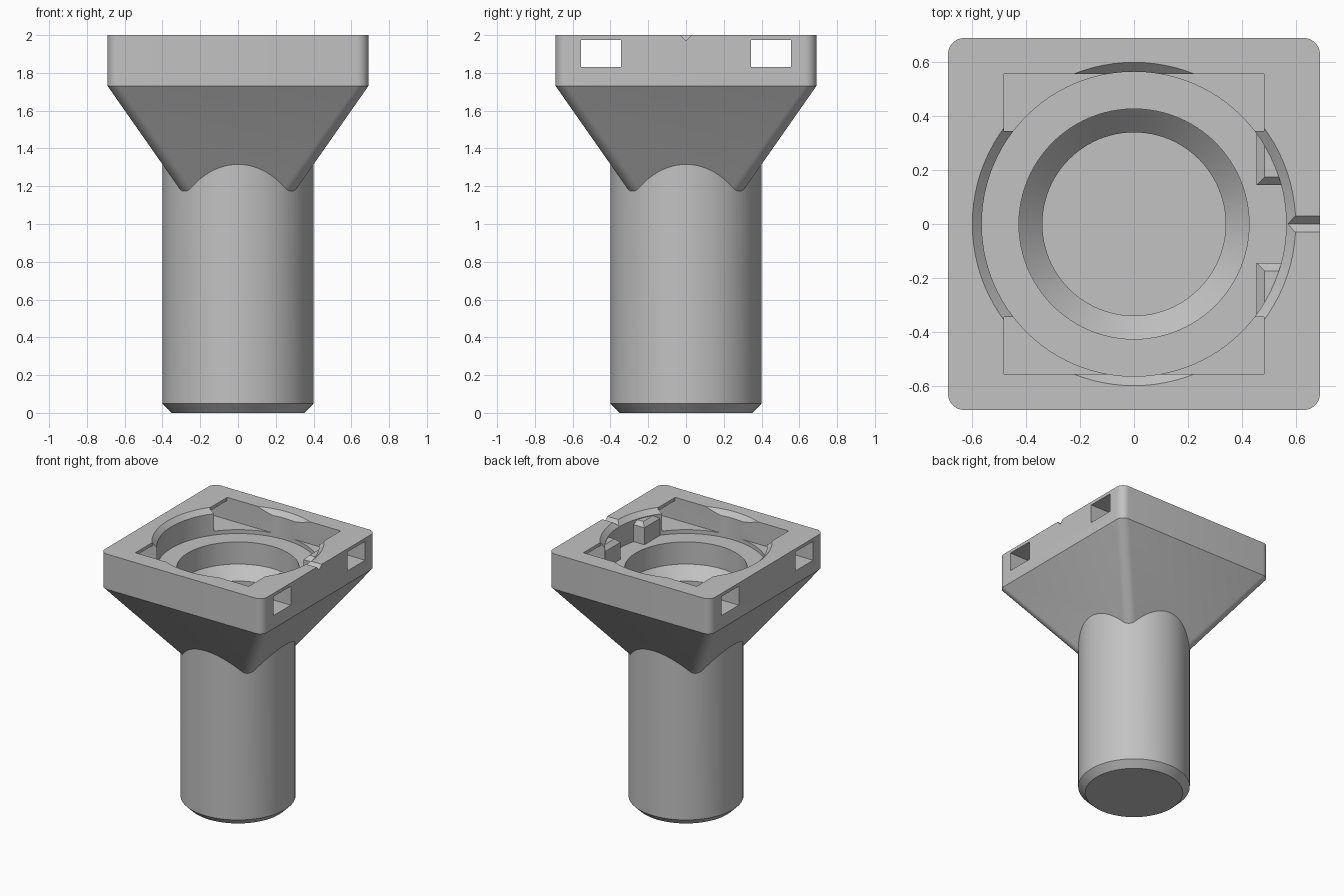
import bpy, bmesh, math
from mathutils import Vector

cube = bpy.data.objects.get("Cube")
if cube:
    bpy.data.objects.remove(cube, do_unlink=True)

grey = bpy.data.materials.new("plain grey")
grey.use_nodes = True
grey.diffuse_color = (0.54, 0.54, 0.54, 1)
for node in grey.node_tree.nodes:
    if node.type == 'BSDF_PRINCIPLED':
        node.inputs["Base Color"].default_value = grey.diffuse_color


def finish(name, bm):
    bmesh.ops.recalc_face_normals(bm, faces=bm.faces)
    mesh = bpy.data.meshes.new(name)
    bm.to_mesh(mesh)
    bm.free()
    mesh.materials.append(grey)
    obj = bpy.data.objects.new(name, mesh)
    bpy.context.collection.objects.link(obj)
    return obj


def loft(name, rings):
    """Skin a stack of equal-length rings and cap both ends."""
    bm = bmesh.new()
    loops = [[bm.verts.new(p) for p in ring] for ring in rings]
    n = len(loops[0])
    for low, high in zip(loops, loops[1:]):
        for i in range(n):
            j = (i + 1) % n
            bm.faces.new((low[i], low[j], high[j], high[i]))
    bm.faces.new(loops[0][::-1])
    bm.faces.new(loops[-1])
    return finish(name, bm)


def circle(r, z, n=96):
    return [Vector((r * math.cos(math.tau * i / n), r * math.sin(math.tau * i / n), z))
            for i in range(n)]


def rounded_square(half, z, r=0.06, steps=8):
    ring = []
    for q in range(4):
        corner = math.pi / 4 + q * math.pi / 2
        c = (half - r) * math.sqrt(2)
        for s in range(steps + 1):
            a = q * math.pi / 2 + s / steps * math.pi / 2
            ring.append(Vector((c * math.cos(corner) + r * math.cos(a),
                                c * math.sin(corner) + r * math.sin(a), z)))
    return ring


def rect(x0, x1, y0, y1, z):
    return [Vector(p) for p in ((x0, y0, z), (x1, y0, z), (x1, y1, z), (x0, y1, z))]


def box(name, x0, x1, y0, y1, z0, z1):
    return loft(name, [rect(x0, x1, y0, y1, z0), rect(x0, x1, y0, y1, z1)])


def combine(target, tool, operation):
    mod = target.modifiers.new(tool.name, 'BOOLEAN')
    mod.operation, mod.solver, mod.object = operation, 'EXACT', tool
    bpy.ops.object.select_all(action='DESELECT')
    bpy.context.view_layer.objects.active = target
    target.select_set(True)
    bpy.ops.object.modifier_apply(modifier=mod.name)
    bpy.data.objects.remove(tool, do_unlink=True)


# Square head tapering down into the round shaft
body = loft("holder_body", [rounded_square(h, z) for h, z in
                            ((0.249, 1.1), (0.69, 1.73), (0.69, 2.0))])
shaft = loft("shaft", [circle(r, z) for r, z in
                       ((0.35, 0), (0.4, 0.05), (0.4, 1.5))])
combine(body, shaft, 'UNION')

# Stepped round bore with a chamfered mouth
bore = loft("bore_cutter", [circle(r, z) for r, z in
                            ((0.34, 0.06), (0.34, 1.54), (0.427, 1.63), (0.427, 1.8),
                             (0.565, 1.8), (0.565, 1.965), (0.65, 2.05))])
combine(body, bore, 'DIFFERENCE')

# Corner pockets and the side slots running through them
for side in (-1, 1):
    y0, y1 = sorted((side * 0.345, side * 0.557))
    combine(body, box("pocket_cutter", -0.482, 0.482, y0, y1, 1.83, 2.1), 'DIFFERENCE')
    combine(body, box("slot_cutter", -0.8, 0.8, y0, y1, 1.83, 1.975), 'DIFFERENCE')

# Small V groove in the rim
groove = loft("groove_cutter", [[Vector((x, -0.06, 2.03)), Vector((x, 0, 1.97)),
                                 Vector((x, 0.06, 2.03))] for x in (0.5, 0.8)])
combine(body, groove, 'DIFFERENCE')

# Two chamfered locating posts inside the rim
for side in (-1, 1):
    rings = [rect(x, 0.6, y, 0.344, z) for x, y, z in
             ((0.455, 0.145, 1.75), (0.455, 0.145, 1.93), (0.485, 0.175, 1.96))]
    for ring in rings:
        for p in ring:
            p.y *= side
    combine(body, loft("locating_post", rings), 'UNION')

bpy.ops.object.select_all(action='DESELECT')
body.select_set(True)
bpy.context.view_layer.objects.active = body
bpy.ops.object.shade_smooth_by_angle(angle=math.radians(25))
